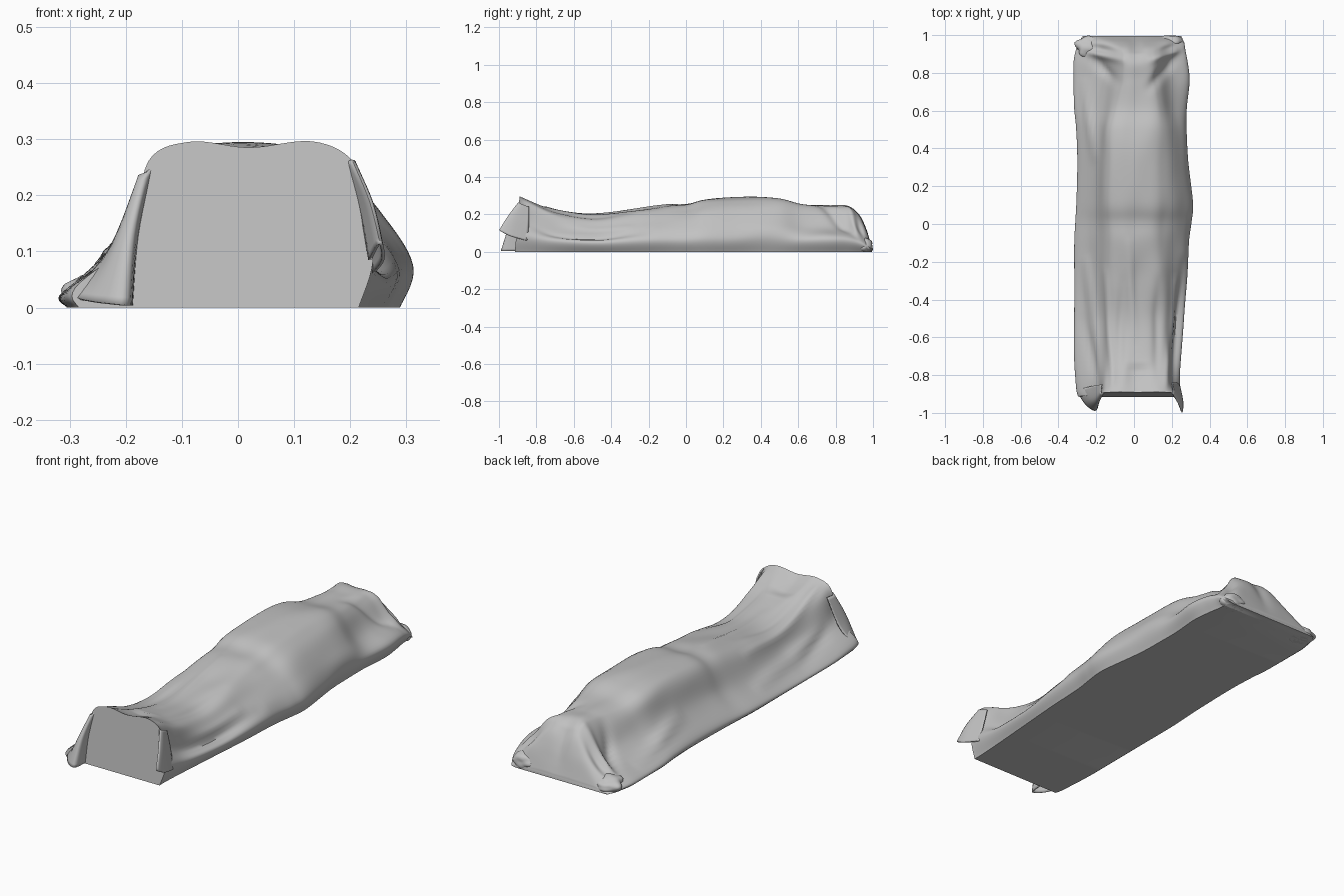
import bpy, bmesh, math
from mathutils import Vector, noise

cube = bpy.data.objects.get("Cube")
if cube:
    bpy.data.objects.remove(cube)

cloth = bpy.data.materials.new("grey cloth")
cloth.use_nodes = True
grey = (0.54, 0.54, 0.54, 1)
cloth.diffuse_color = grey
cloth.node_tree.nodes["Principled BSDF"].inputs["Base Color"].default_value = grey


def finish(bm, name, angle=50):
    bmesh.ops.recalc_face_normals(bm, faces=bm.faces)
    mesh = bpy.data.meshes.new(name)
    bm.to_mesh(mesh)
    bm.free()
    obj = bpy.data.objects.new(name, mesh)
    bpy.context.collection.objects.link(obj)
    mesh.materials.append(cloth)
    bpy.ops.object.select_all(action='DESELECT')
    obj.select_set(True)
    bpy.context.view_layer.objects.active = obj
    bpy.ops.object.shade_smooth_by_angle(angle=math.radians(angle))
    return obj


def spline(points, steps):
    """Smooth curve through points of any dimension."""
    pts = [Vector(p) for p in points]
    pts = [pts[0]] + pts + [pts[-1]]
    out = []
    for a, b, c, d in zip(pts, pts[1:], pts[2:], pts[3:]):
        for i in range(steps):
            t = i / steps
            out.append(b + (c - a) * t / 2 + (a * 2 - b * 5 + c * 4 - d) * t * t / 2
                       + (b * 3 - a - c * 3 + d) * t ** 3 / 2)
    return out + [pts[-1]]


# Sections: y, left edge, right edge, height, left shoulder, right shoulder,
# left bulge, right bulge
sections = [
    (-.89, -.29, .24, .296, -.16, .205, -.035, .005),
    (-.85, -.3, .24, .28, -.15, .19, -.035, -.005),
    (-.7, -.31, .25, .225, -.13, .17, -.03, -.015),
    (-.5, -.31, .265, .195, -.13, .16, -.02, -.01),
    (-.3, -.31, .28, .215, -.14, .165, -.015, 0),
    (-.1, -.31, .29, .244, -.14, .165, -.015, .01),
    (.01, -.305, .305, .25, -.145, .165, -.015, .015),
    (.12, -.3, .313, .277, -.15, .165, -.015, .015),
    (.35, -.295, .285, .29, -.145, .165, -.015, .015),
    (.5, -.3, .28, .28, -.14, .165, -.02, .01),
    (.62, -.31, .28, .25, -.11, .15, -.025, 0),
    (.76, -.31, .29, .243, -.085, .13, -.03, -.01),
    (.86, -.31, .28, .243, -.08, .13, -.03, -.02),
    (.92, -.3, .27, .205, -.09, .13, -.02, -.02),
    (.96, -.29, .265, .13, -.13, .15, 0, 0),
    (.995, -.27, .25, .02, -.2, .2, 0, 0),
]

# Creases: start x y, end x y, width, height
creases = [
    (-.11, -.87, -.15, -.25, .014, .012),
    (-.08, -.85, -.06, -.3, .025, -.01),
    (0, -.6, -.03, -.1, .02, .01),
    (.17, -.87, .22, -.3, .016, .014),
    (.12, -.85, .13, -.3, .025, -.01),
    (-.17, -.85, -.25, -.2, .025, .016),
    (-.2, -.8, -.27, -.5, .022, -.012),
    (.2, -.85, .26, -.2, .02, -.014),
    (-.21, .35, -.26, .75, .02, .014),
    (-.07, .87, -.27, .92, .022, .022),
    (-.09, .75, -.22, .88, .025, -.016),
    (.1, .87, .24, .93, .022, .024),
    (.08, .72, .2, .86, .025, -.018),
    (.01, .9, .01, .98, .04, -.025),
]


def crease_height(x, y):
    p, total = Vector((x, y)), 0
    for ax, ay, bx, by, width, height in creases:
        a, d = Vector((ax, ay)), Vector((bx - ax, by - ay))
        t = max(0, min(1, (p - a).dot(d) / d.length_squared))
        fade = 0.3 + 0.7 * math.sin(math.pi * t)
        total += height * fade * math.exp(-((p - a - d * t).length / width) ** 2)
    return total


def half_profile(edge, shoulder, height, bulge):
    side = 1 if edge > 0 else -1
    low = min((.07 if side > 0 else .03) * height / .25, height * .4)
    tuck = .025 if side > 0 else .006
    foot, top = Vector((edge, low)), Vector((shoulder, height * .88))
    mid = (foot + top) / 2 + Vector((side * bulge, max(bulge, -.02)))
    return [(edge - side * tuck, 0), foot, mid, top, (shoulder * .6 + .01, height)]


# Draped sheet lofted along the lying body
bm = bmesh.new()
rows = []
for y, xl, xr, h, sl, sr, bl, br in spline(sections, 8):
    left = half_profile(xl, sl, h, bl)
    right = half_profile(xr, sr, h, br)
    # Toes stand a little above the middle
    sag = .01 if y < -.75 else -.003
    profile = spline(left + [(.02, h - sag)] + right[::-1], 7)
    row = []
    for x, z in profile:
        ease = min(1, max(0, z) / .08) * min(1, (y + .9) / .06)
        wave = .008 * noise.noise(Vector((x * 9, y * 4, z * 9)))
        lift = crease_height(x, y) * ease
        # The foot end leans out toward the ground
        lean = .025 * (1 - z / .296) * max(0, -.8 - y) / .09
        z += lift + wave * ease
        x += wave * ease + lift * max(-.6, min(.6, x * 3))
        row.append(bm.verts.new((x, y - lean, max(0, z))))
    rows.append(row)
for a, b in zip(rows, rows[1:]):
    n = len(a)
    for j in range(n):
        k = (j + 1) % n
        bm.faces.new((a[j], a[k], b[k], b[j]))
bm.faces.new(rows[0])
bm.faces.new(rows[-1])
finish(bm, "draped_sheet")


# Loose cloth flaps hanging at the foot corners, lofted across their edge lines
def flap(name, lines):
    bm = bmesh.new()
    columns = [spline(line, 6) for line in lines]
    grid = [[bm.verts.new(p) for p in spline(across, 5)] for across in zip(*columns)]
    for a, b in zip(grid, grid[1:]):
        for j in range(len(a) - 1):
            bm.faces.new((a[j], a[j + 1], b[j + 1], b[j]))
    obj = finish(bm, name, 60)
    thick = obj.modifiers.new("cloth thickness", 'SOLIDIFY')
    thick.thickness = .006
    thick.offset = 0


flap("right_foot_flap", [
    [(-.155, -.89, .25), (-.18, -.9, .13), (-.19, -.905, .004)],
    [(-.165, -.897, .24), (-.188, -.945, .13), (-.2, -.985, .004)],
    [(-.175, -.89, .235), (-.215, -.93, .12), (-.255, -.955, .01)],
    [(-.17, -.85, .235), (-.23, -.86, .1), (-.302, -.88, .02)],
])
flap("left_foot_flap", [
    [(.195, -.885, .26), (.22, -.895, .17), (.235, -.92, .085)],
    [(.203, -.895, .262), (.235, -.95, .19), (.253, -.996, .115)],
    [(.208, -.88, .255), (.24, -.92, .17), (.258, -.94, .085)],
    [(.2, -.84, .24), (.222, -.84, .15), (.24, -.85, .06)],
])


# Crumpled bunches of cloth at the head corners
def bunch(name, centre, size):
    bm = bmesh.new()
    bmesh.ops.create_icosphere(bm, subdivisions=4, radius=1)
    for v in bm.verts:
        r = 1 + .25 * noise.noise(v.co * 1.4 + Vector(centre) * 9)
        v.co = Vector(c + s * q * r for c, s, q in zip(centre, size, v.co))
        v.co.z = max(0, v.co.z)
        v.co.y = min(1, v.co.y)
    finish(bm, name)


bunch("right_head_bunch", (-.24, .935, .025), (.068, .06, .038))
bunch("left_head_bunch", (.19, .955, .03), (.075, .045, .04))
